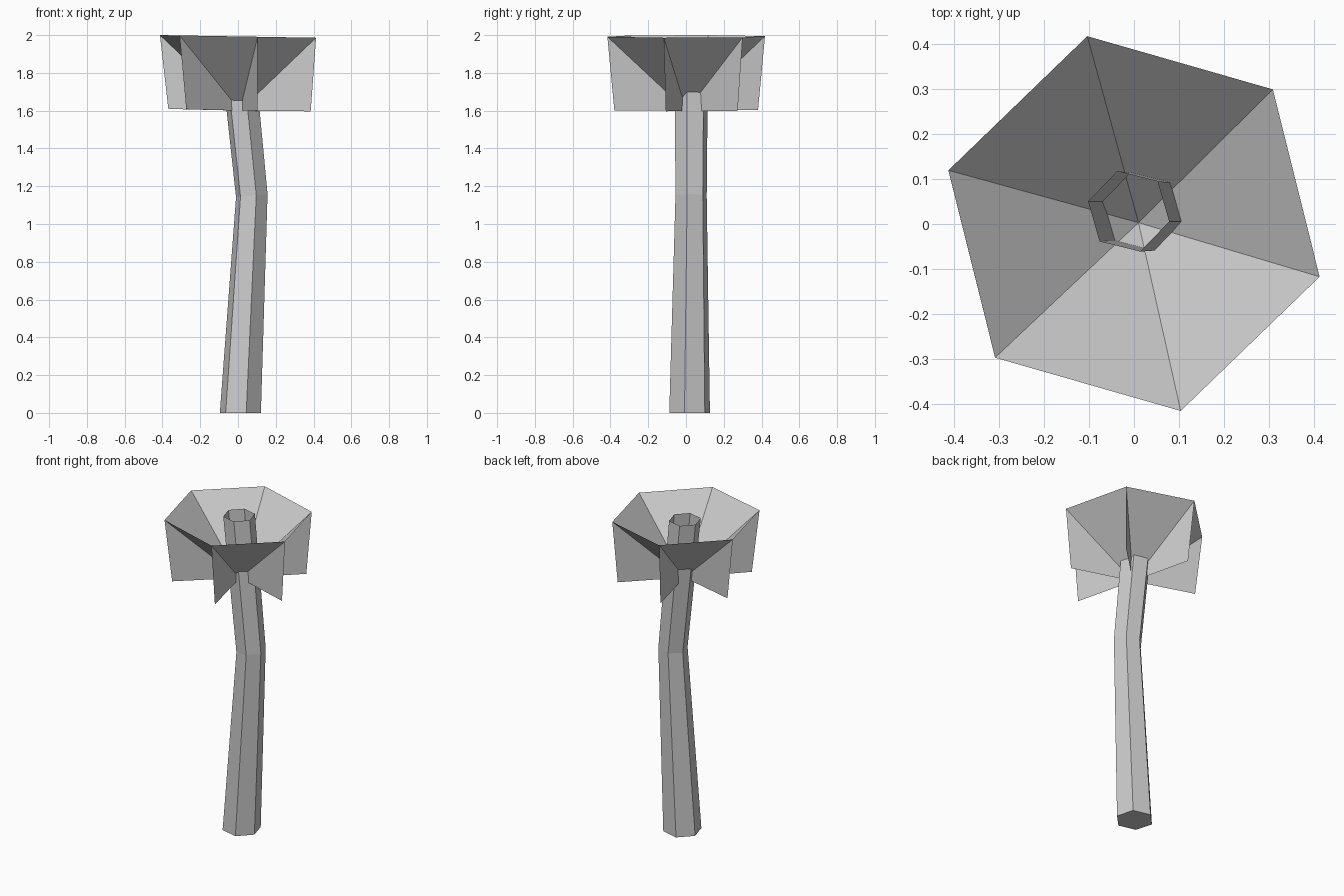
import bpy, bmesh
from math import cos, sin, radians

if "Cube" in bpy.data.objects:
    bpy.data.objects.remove(bpy.data.objects["Cube"])

SIDES = 6
TILT = -0.017          # slight lean of the canopy towards +x


def ring(bm, cx, cy, z, r, phase, tilt=0.0):
    """Hexagonal loop of vertices, its plane tilted along x."""
    out = []
    for i in range(SIDES):
        a = radians(phase + 360 / SIDES * i)
        x, y = r * cos(a), r * sin(a)
        out.append(bm.verts.new((cx + x, cy + y, z + tilt * x)))
    return out


def finish(bm, name, recalc=False):
    if recalc:
        bmesh.ops.recalc_face_normals(bm, faces=bm.faces)
    me = bpy.data.meshes.new(name)
    bm.to_mesh(me)
    bm.free()
    ob = bpy.data.objects.new(name, me)
    bpy.context.collection.objects.link(ob)
    return ob


# Bent tapering trunk, open at the top: centre x, y, height, radius, tilt
bm = bmesh.new()
rings = [ring(bm, *p[:4], 106, p[4]) for p in (
    (0.0125, 0.019, 0.0, 0.112, 0.0),
    (0.073, 0.027, 1.15, 0.086, 0.1),
    (-0.012, 0.028, 1.985, 0.093, 0.0))]
for low, high in zip(rings, rings[1:]):
    for i in range(SIDES):
        j = (i + 1) % SIDES
        bm.faces.new((low[i], low[j], high[j], high[i]))
bm.faces.new(rings[0][::-1])
finish(bm, "trunk")

# Funnel of leaf blades, apex down
APEX = (0.01, 0.003, 1.6)
RIM = (0.0, 0.001, 1.993, 0.43, 104, TILT)
bm = bmesh.new()
rim = ring(bm, *RIM)
apex = bm.verts.new(APEX)
for i in range(SIDES):
    bm.faces.new((apex, rim[i], rim[(i + 1) % SIDES]))
finish(bm, "leaf_funnel")

# Hanging radial leaf fins below each funnel ridge
bm = bmesh.new()
rim = ring(bm, *RIM)
tips = ring(bm, 0.008, 0.001, 1.603, 0.392, 104, TILT)
apex = bm.verts.new(APEX)
for top, tip in zip(rim, tips):
    bm.faces.new((apex, tip, top))
finish(bm, "leaf_fins")
